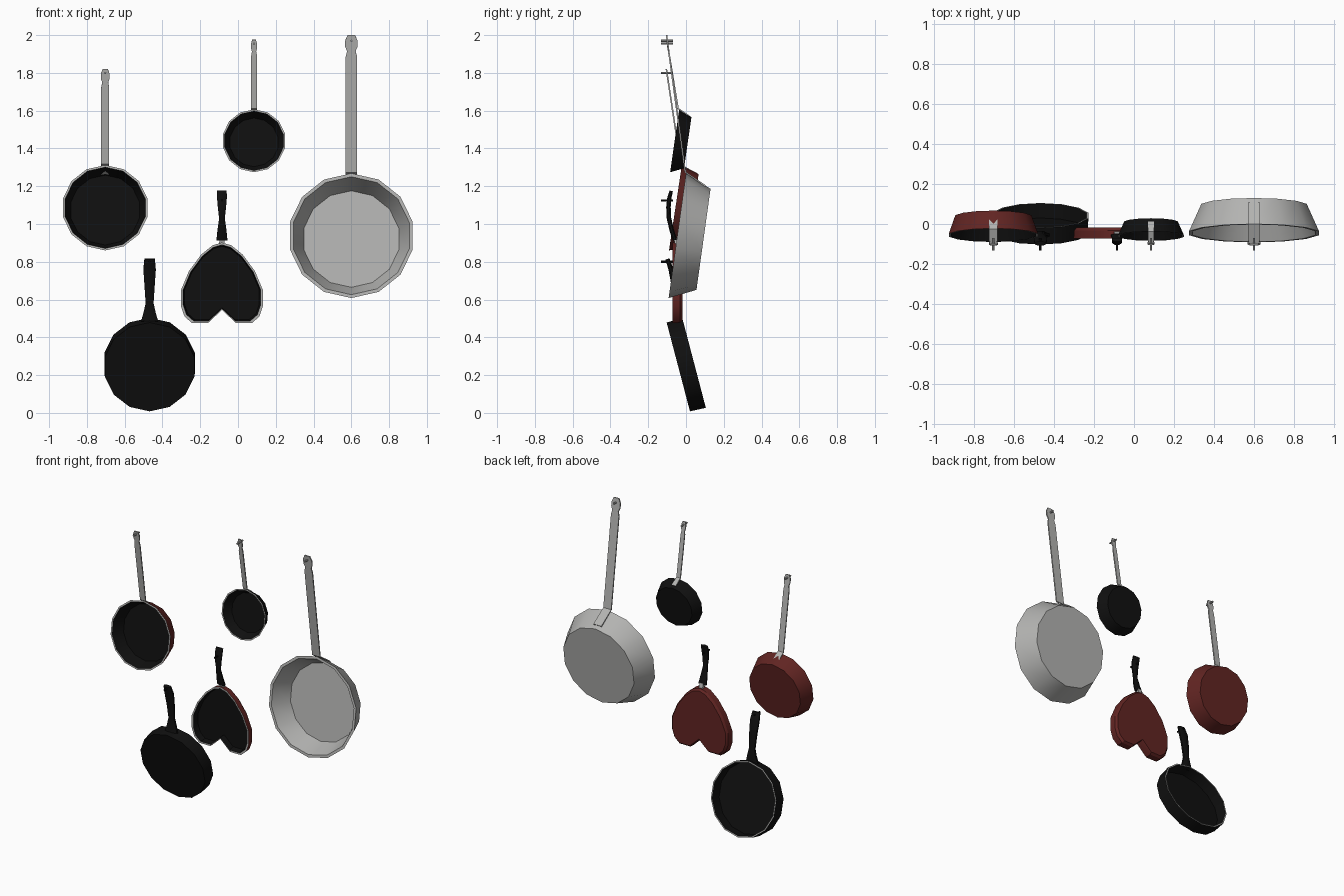
import bpy, bmesh, math
from mathutils import Vector

if "Cube" in bpy.data.objects:
    bpy.data.objects.remove(bpy.data.objects["Cube"])


def material(name, rgb):
    m = bpy.data.materials.new(name)
    m.diffuse_color = (*rgb, 1)
    m.use_nodes = True
    m.node_tree.nodes["Principled BSDF"].inputs["Base Color"].default_value = m.diffuse_color
    return m


STEEL = material("brushed_steel", (0.45, 0.45, 0.44))
BLACK = material("black_iron", (0.005, 0.005, 0.005))
RED = material("dark_red_enamel", (0.12, 0.018, 0.016))


def loft(name, rings, mats, ring_mats):
    """Skin closed rings in order; ring_mats holds one index per band plus first and last cap."""
    bm = bmesh.new()
    loops = [[bm.verts.new(p) for p in r] for r in rings]
    n = len(loops[0])
    for k in range(len(loops) - 1):
        for i in range(n):
            j = (i + 1) % n
            f = bm.faces.new((loops[k][i], loops[k][j], loops[k + 1][j], loops[k + 1][i]))
            f.material_index = ring_mats[k + 1]
    bm.faces.new(loops[0]).material_index = ring_mats[0]
    bm.faces.new(loops[-1]).material_index = ring_mats[-1]
    bmesh.ops.recalc_face_normals(bm, faces=bm.faces)
    me = bpy.data.meshes.new(name)
    bm.to_mesh(me)
    bm.free()
    for m in mats:
        me.materials.append(m)
    ob = bpy.data.objects.new(name, me)
    bpy.context.collection.objects.link(ob)
    bpy.ops.object.select_all(action='DESELECT')
    ob.select_set(True)
    bpy.context.view_layer.objects.active = ob
    bpy.ops.object.shade_smooth_by_angle(angle=math.radians(30))
    return ob


def round_pan(name, x, top, bottom, depth, r_floor, rim, wall, outer, inner, sign=1, sides=14):
    """Pan bowl; top and bottom are the (y, z) ends of the rim plane."""
    t, b = Vector((0, *top)), Vector((0, *bottom))
    v = (t - b).normalized()
    r = (t - b).length / 2
    n = Vector((0, v.z, -v.y)) * sign
    c = (t + b) / 2 + Vector((x, 0, 0))

    def ring(rad, d):
        angs = [2 * math.pi * (i + 0.5) / sides for i in range(sides)]
        return [c + Vector((rad * math.cos(a), 0, 0)) + v * rad * math.sin(a) + n * d for a in angs]

    rings = [ring(r_floor, depth), ring(r, 0), ring(r - rim, 0), ring(r_floor - wall, depth - 0.012)]
    loft(name, rings, [outer, STEEL, inner], [0, 0, 1, 2, 2])


def handle(name, x, stations, mat, sides=4):
    """Sweep a flat section along (y, z, width, thickness) stations."""
    rings = []
    for i, (y, z, w, t) in enumerate(stations):
        p, q = stations[max(i - 1, 0)], stations[min(i + 1, len(stations) - 1)]
        d = Vector((0, q[0] - p[0], q[1] - p[1])).normalized()
        n = Vector((0, d.z, -d.y))
        k = 1 / math.cos(math.pi / sides)
        ring = []
        for s in range(sides):
            a = 2 * math.pi * (s + 0.5) / sides
            ring.append(Vector((x + k * math.cos(a) * w / 2, y, z)) + n * k * math.sin(a) * t / 2)
        rings.append(ring)
    loft(name, rings, [mat], [0] * (len(rings) + 1))


def nail(name, x, z, mat):
    rings = [[Vector((x + 0.006 * math.cos(a), y, z + 0.006 * math.sin(a)))
              for a in (i * math.pi / 4 for i in range(8))] for y in (-0.133, -0.07)]
    loft(name, rings, [mat], [0, 0, 0])


def strap(name, x, root, bend, tip, w):
    """Steel strip riveted on the wall, bent at the rim, with a waisted eye at its tip."""
    s = w / 0.06
    st = [(*root, w, 0.008), (*bend, w, 0.008)]
    length = tip[1] - bend[1]
    for back, width in ((0.115, 1), (0.085, 0.75), (0.06, 1.1), (0.03, 1.1), (0, 0.65)):
        u = 1 - back * (0.45 + 0.55 * s) / length
        st.append((bend[0] + (tip[0] - bend[0]) * u, bend[1] + length * u, w * width, 0.008))
    handle(name, x, st, STEEL)


# Large steel pan
round_pan("large_pan", 0.60, (0.0, 1.268), (-0.092, 0.608), 0.14, 0.27, 0.018, 0.012, STEEL, STEEL)
strap("large_pan_handle", 0.60, (0.105, 1.20), (-0.004, 1.275), (-0.103, 2.0), 0.06)
nail("large_pan_nail", 0.60, 1.97, STEEL)

# Red pan
round_pan("red_pan", -0.703, (-0.022, 1.312), (-0.09, 0.86), 0.095, 0.195, 0.011, 0.008, RED, BLACK)
strap("red_pan_handle", -0.703, (0.04, 1.265), (-0.028, 1.318), (-0.104, 1.82), 0.042)
nail("red_pan_nail", -0.703, 1.80, STEEL)

# Small black pan
round_pan("small_pan", 0.085, (-0.036, 1.607), (-0.084, 1.274), 0.07, 0.137, 0.009, 0.007, BLACK, BLACK)
strap("small_pan_handle", 0.085, (0.01, 1.575), (-0.042, 1.612), (-0.102, 1.975), 0.03)
nail("small_pan_nail", 0.085, 1.955, STEEL)

# Cast skillet, hung with its opening to the wall
round_pan("skillet", -0.468, (-0.02, 0.503), (0.105, 0.027), 0.086, 0.243, 0.009, 0.010, BLACK, BLACK, -1)
handle("skillet_handle", -0.468, [
    (-0.055, 0.485, 0.09, 0.03), (-0.05, 0.53, 0.065, 0.03), (-0.052, 0.58, 0.042, 0.03),
    (-0.064, 0.68, 0.055, 0.028), (-0.08, 0.76, 0.066, 0.026), (-0.098, 0.815, 0.055, 0.022)], BLACK, 8)
nail("skillet_nail", -0.468, 0.80, BLACK)

# Heart-shaped pan, point upward
half = [(0, 0.902), (0.05, 0.887), (0.11, 0.838), (0.175, 0.75), (0.217, 0.65),
        (0.217, 0.565), (0.198, 0.51), (0.158, 0.475), (0.075, 0.475), (0, 0.545)]
outline = half + [(-a, z) for a, z in half[-2:0:-1]]


def heart(scale, y):
    return [Vector((-0.085 + a * scale, y, 0.68 + (z - 0.68) * scale)) for a, z in outline]


loft("heart_pan", [heart(0.93, -0.018), heart(0.985, -0.032), heart(1, -0.072),
                   heart(0.945, -0.072), heart(0.91, -0.030)],
     [RED, STEEL, BLACK], [0, 0, 0, 1, 2, 2])
handle("heart_pan_neck", -0.085, [(-0.045, 0.885, 0.03, 0.02), (-0.056, 0.925, 0.026, 0.02)], STEEL)
handle("heart_pan_handle", -0.085, [
    (-0.058, 0.915, 0.058, 0.022), (-0.075, 0.965, 0.048, 0.024), (-0.09, 1.03, 0.03, 0.024),
    (-0.093, 1.09, 0.044, 0.024), (-0.088, 1.14, 0.052, 0.022), (-0.078, 1.175, 0.05, 0.018)], BLACK, 8)
nail("heart_pan_nail", -0.085, 1.125, BLACK)
